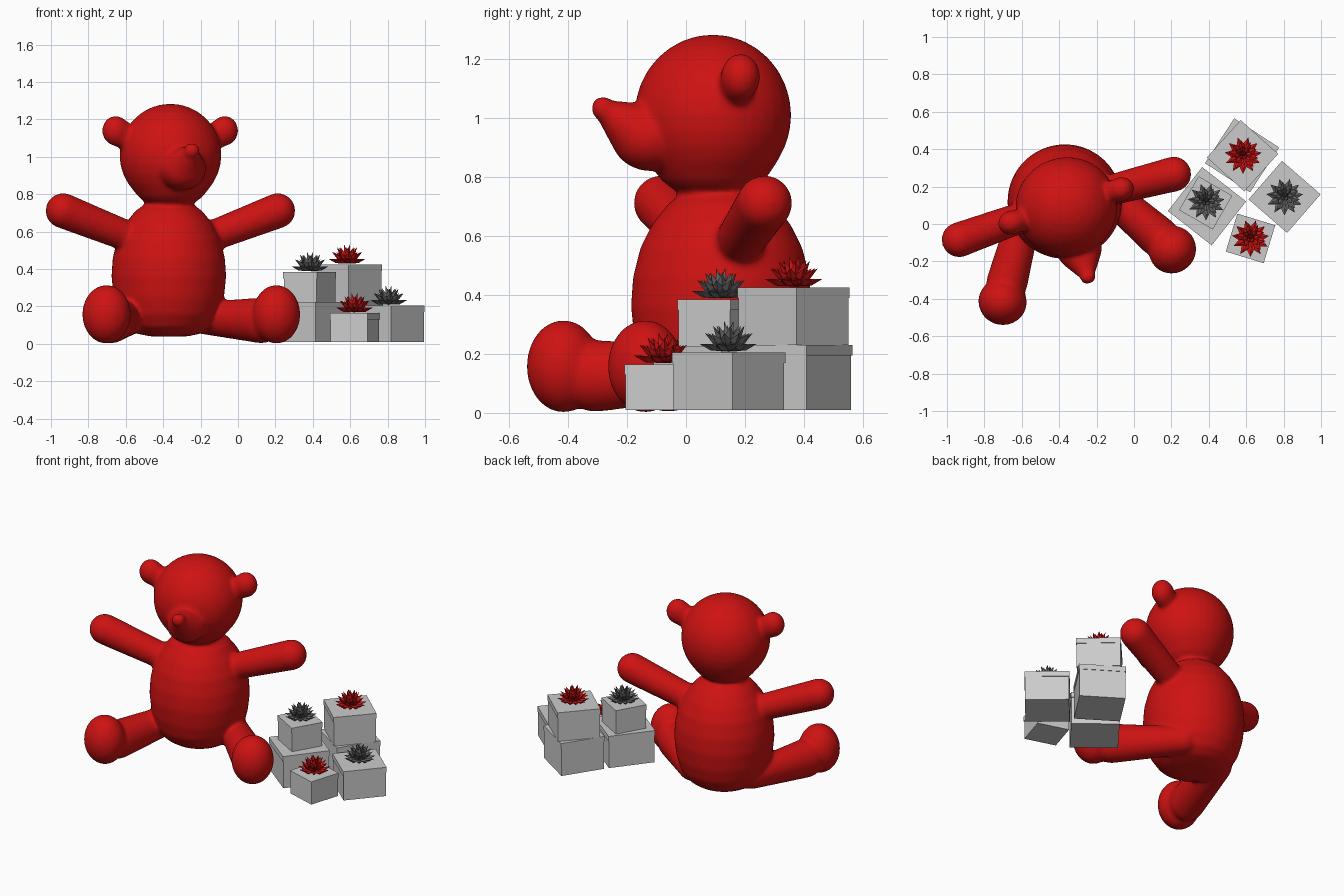
import bpy, bmesh
from math import sin, cos, pi, radians
from mathutils import Matrix, Vector

if "Cube" in bpy.data.objects:
    bpy.data.objects.remove(bpy.data.objects["Cube"])


def material(name, rgb):
    m = bpy.data.materials.new(name)
    m.diffuse_color = (*rgb, 1)
    m.use_nodes = True
    m.node_tree.nodes["Principled BSDF"].inputs["Base Color"].default_value = m.diffuse_color
    return m


RED = material("red", (0.62, 0.006, 0.006))
DARK = material("dark_grey", (0.13, 0.13, 0.13))


def finish(bm, name, mat=None):
    bmesh.ops.recalc_face_normals(bm, faces=bm.faces[:])
    me = bpy.data.meshes.new(name)
    bm.to_mesh(me)
    bm.free()
    ob = bpy.data.objects.new(name, me)
    bpy.context.collection.objects.link(ob)
    if mat:
        me.materials.append(mat)
    return ob


def hull(bm, points):
    vs = [bm.verts.new(p) for p in points]
    res = bmesh.ops.convex_hull(bm, input=vs)
    loose = {v for v in res["geom_interior"] + res["geom_unused"]
             if isinstance(v, bmesh.types.BMVert) and not v.link_faces}
    bmesh.ops.delete(bm, geom=list(loose), context='VERTS')


def ball(c, r, turn=0.0):
    """Points of an ellipsoid, turned about z."""
    rot = Matrix.Rotation(turn, 3, 'Z')
    pts = [(0, 0, 1), (0, 0, -1)]
    for i in range(1, 16):
        a = pi * i / 16
        pts += [(sin(a) * cos(b), sin(a) * sin(b), cos(a))
                for b in [2 * pi * j / 32 for j in range(32)]]
    return [Vector(c) + rot @ Vector((p[0] * r[0], p[1] * r[1], p[2] * r[2])) for p in pts]


# Bear, modelled facing -y and then turned
bm = bmesh.new()

# torso: egg profile (radius, z)
profile = [(.10, .04), (.17, .055), (.225, .09), (.27, .16), (.295, .25), (.307, .36),
           (.30, .46), (.275, .56), (.235, .64), (.18, .71), (.11, .76)]
hull(bm, [(r * cos(2 * pi * j / 48), r * sin(2 * pi * j / 48), z)
          for r, z in profile for j in range(48)])

# head, jaw, muzzle and nose
hull(bm, ball((0, -.03, 1.01), (.274, .266, .274)) + ball((0, -.03, .87), (.21, .21, .145)))
hull(bm, ball((0, -.25, .935), (.125, .135, .115)) + ball((0, -.405, 1.02), (.04, .04, .04)))
hull(bm, ball((0, -.42, 1.033), (.044, .040, .042)))

for s in (-1, 1):
    # ear
    hull(bm, ball((s * .305, -.025, 1.14), (.073, .066, .08)) + ball((s * .23, -.025, 1.1), (.06, .055, .07)))
    # arm
    hull(bm, ball((s * .18, -.01, .555), (.08, .08, .08)) + ball((s * .60, -.03, .712), (.094, .094, .094)))
    # leg and foot
    t = s * radians(29)
    hull(bm, ball((s * .19, .05, .14), (.085, .085, .085)) + ball((s * .42, -.32, .125), (.11, .11, .122), t))
    hull(bm, ball((s * .475, -.415, .158), (.130, .125, .157), t))

bear = finish(bm, "stuffed_bear", RED)
bear.location = (-.37, .12, 0)
bear.rotation_euler.z = radians(17)
rm = bear.modifiers.new("fuse", 'REMESH')
rm.mode = 'VOXEL'
rm.voxel_size = .011
rm.use_smooth_shade = True
sm = bear.modifiers.new("soften", 'SMOOTH')
sm.factor = .5
sm.iterations = 12


# Gift boxes
def block(bm, side, z0, z1):
    m = Matrix.Translation((0, 0, (z0 + z1) / 2)) @ Matrix.Diagonal((side, side, z1 - z0, 1))
    bmesh.ops.create_cube(bm, size=1, matrix=m)


def gift(name, x, y, z0, z1, side, angle):
    bm = bmesh.new()
    block(bm, side - .006, z0, z1 - .03)
    block(bm, side, z1 - .035, z1)      # lid
    ob = finish(bm, name)
    ob.location = (x, y, 0)
    ob.rotation_euler.z = radians(angle)


gift("left_lower_box", .39, .095, .01, .225, .298, -38)
gift("left_upper_box", .383, .113, .225, .385, .208, -30)
gift("back_lower_box", .578, .367, .01, .23, .286, -33)
gift("back_upper_box", .58, .365, .23, .425, .27, -42)
gift("right_box", .805, .145, .01, .205, .273, -41)
gift("front_box", .623, -.077, .01, .165, .212, -17)


# Bows: rings of pointed, folded petals
def bow(name, x, y, z, mat):
    bm = bmesh.new()
    for n, elev, length, w in ((11, 12, .103, .02), (10, 35, .102, .019), (8, 56, .102, .017), (4, 76, .104, .014)):
        for i in range(n):
            spin = Matrix.Rotation(2 * pi * (i + elev / 50) / n, 4, 'Z') @ Matrix.Rotation(-radians(elev), 4, 'Y')
            m = length * .58
            pts = [(0, 0, 0), (m, w, .004), (m, 0, -.010), (m, -w, .004), (m, 0, .012), (length, 0, .004)]
            v = [bm.verts.new(spin @ Vector(p)) for p in pts]
            for k in range(4):
                a, b = v[1 + k], v[1 + (k + 1) % 4]
                bm.faces.new((v[0], a, b))
                bm.faces.new((v[5], b, a))
    ob = finish(bm, name, mat)
    ob.location = (x, y, z + .004)


bow("left_bow", .385, .118, .385, DARK)
bow("back_bow", .583, .367, .425, RED)
bow("right_bow", .805, .145, .205, DARK)
bow("front_bow", .623, -.077, .165, RED)
